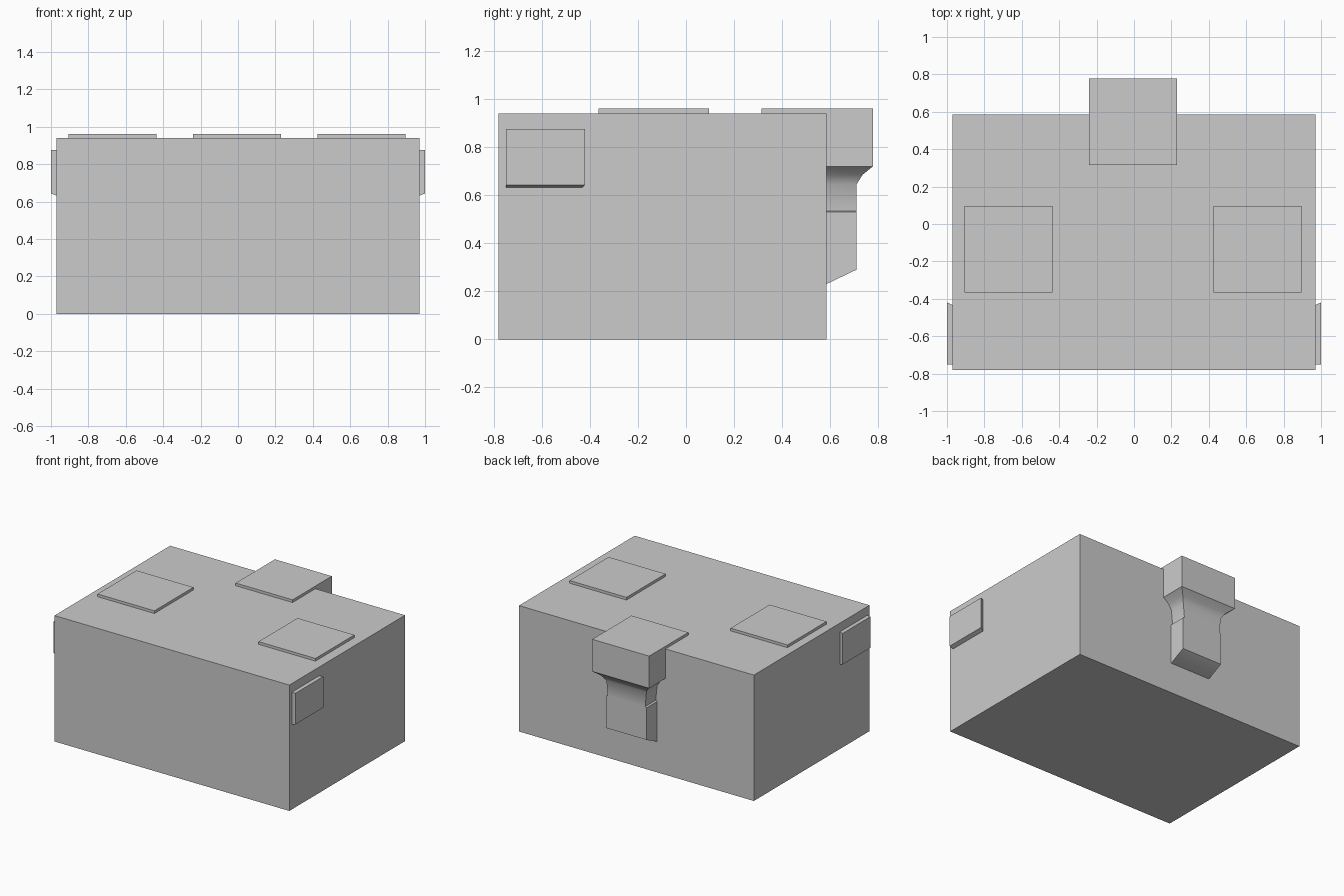
import bpy
import bmesh
from math import radians

cube = bpy.data.objects.get("Cube")
if cube:
    bpy.data.objects.remove(cube, do_unlink=True)

grey = bpy.data.materials.new("plain grey")
grey.use_nodes = True
grey.diffuse_color = (0.6, 0.6, 0.6, 1)
grey.node_tree.nodes["Principled BSDF"].inputs["Base Color"].default_value = (0.6, 0.6, 0.6, 1)


def loft(name, rings, smooth=False):
    """Join a stack of equal rings into a closed solid."""
    bm = bmesh.new()
    loops = [[bm.verts.new(p) for p in ring] for ring in rings]
    n = len(loops[0])
    for a, b in zip(loops, loops[1:]):
        for i in range(n):
            j = (i + 1) % n
            bm.faces.new((a[i], a[j], b[j], b[i]))
    bm.faces.new(loops[0])
    bm.faces.new(loops[-1])
    bmesh.ops.recalc_face_normals(bm, faces=bm.faces)
    mesh = bpy.data.meshes.new(name)
    bm.to_mesh(mesh)
    bm.free()
    mesh.materials.append(grey)
    obj = bpy.data.objects.new(name, mesh)
    bpy.context.collection.objects.link(obj)
    if smooth:
        bpy.ops.object.select_all(action="DESELECT")
        obj.select_set(True)
        bpy.context.view_layer.objects.active = obj
        bpy.ops.object.shade_smooth_by_angle(angle=radians(40))
    return obj


def box(name, x, y, z):
    return loft(name, [[(x[0], y[0], h), (x[1], y[0], h), (x[1], y[1], h), (x[0], y[1], h)]
                       for h in z])


WALL, TOP, CENTRE = 0.585, 0.94, -0.005

# Main block
box("body", (-0.97, 0.97), (-0.78, WALL), (0, TOP))

# Raised square pads on the top
for name, x in (("right_pad", -0.67), ("left_pad", 0.66)):
    box(name, (x - 0.235, x + 0.235), (-0.365, 0.095), (TOP - 0.02, 0.96))

# Back pad and the head that overhangs the back wall
box("back_pad", (CENTRE - 0.235, CENTRE + 0.235), (0.315, 0.778), (TOP - 0.02, 0.96))
box("bracket_head", (CENTRE - 0.235, CENTRE + 0.235), (WALL - 0.02, 0.778), (0.72, TOP - 0.02))

# Flared bracket: height, half width, depth; its foot slopes into the wall
sections = [(0.72, 0.235, 0.778), (0.685, 0.19, 0.735), (0.645, 0.165, 0.71),
            (0.535, 0.155, 0.71), (0.53, 0.167, 0.71), (0.29, 0.167, 0.71),
            (0.23, 0.167, WALL)]
loft("bracket", [[(CENTRE - w, WALL - 0.02, z), (CENTRE + w, WALL - 0.02, z),
                  (CENTRE + w, y, z), (CENTRE - w, y, z)] for z, w, y in sections], True)

# Thin plates on both sides, with a sloping lower edge
for name, s in (("left_plate", 1), ("right_plate", -1)):
    loft(name, [[(s * x, -0.75, low), (s * x, back, low), (s * x, back, 0.875), (s * x, -0.75, 0.875)]
                for x, low, back in ((0.965, 0.63, -0.435), (1.0, 0.643, -0.42))])
